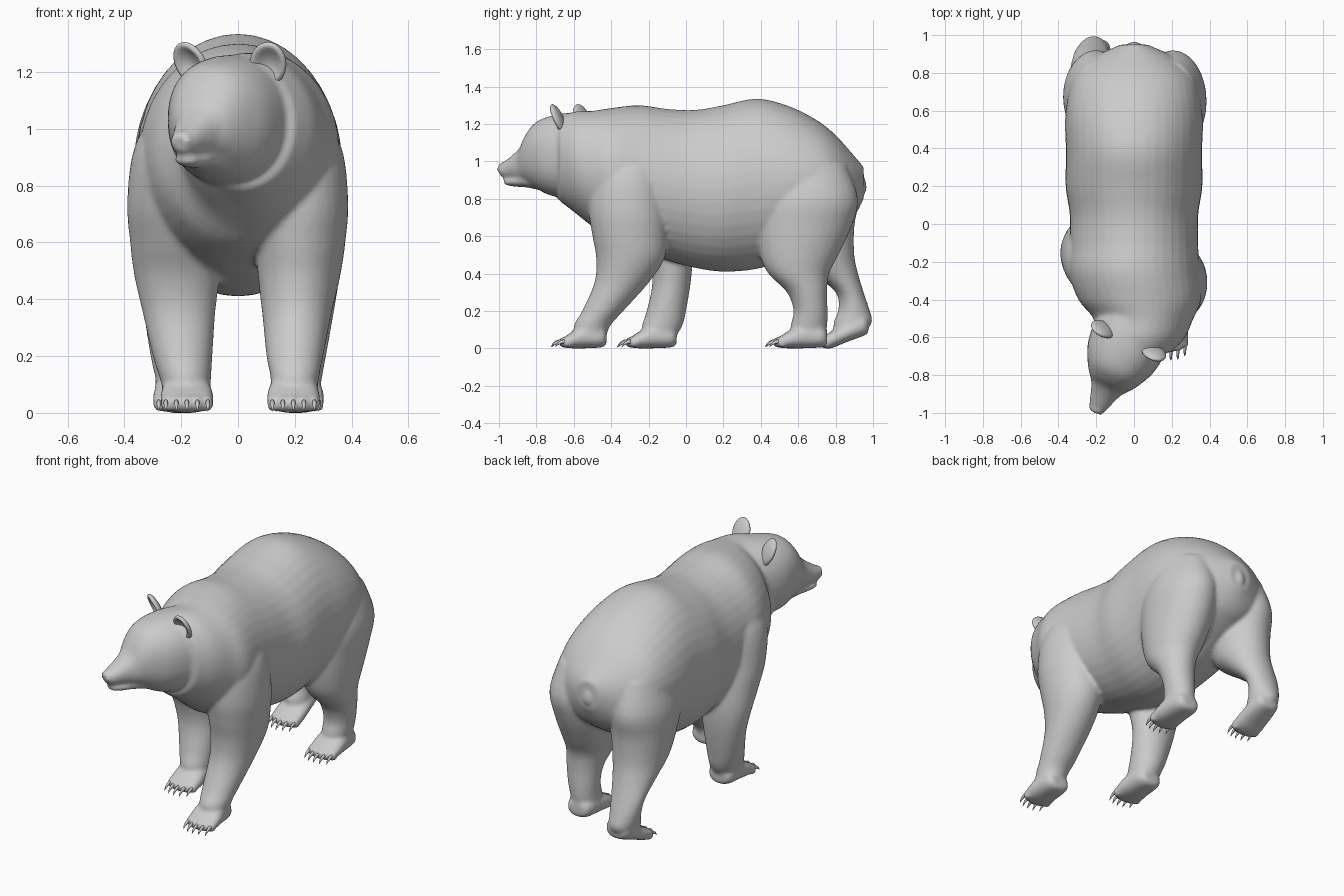
import bpy, bmesh, math
from mathutils import Vector, Matrix

cube = bpy.data.objects.get("Cube")
if cube:
    bpy.data.objects.remove(cube)

fur = bpy.data.materials.new("plain grey")
fur.use_nodes = True
GREY = (0.6, 0.6, 0.6, 1)
fur.diffuse_color = GREY
fur.node_tree.nodes["Principled BSDF"].inputs["Base Color"].default_value = GREY


def finish(bm, name):
    """Turn a bmesh into a smooth, grey object."""
    bmesh.ops.recalc_face_normals(bm, faces=bm.faces)
    mesh = bpy.data.meshes.new(name)
    bm.to_mesh(mesh)
    bm.free()
    mesh.materials.append(fur)
    for poly in mesh.polygons:
        poly.use_smooth = True
    obj = bpy.data.objects.new(name, mesh)
    bpy.context.scene.collection.objects.link(obj)
    return obj


def spline(rows, steps):
    """Smoothly interpolate rows of numbers."""
    ext = [rows[0]] + list(rows) + [rows[-1]]
    out = []
    for a, b, c, d in zip(ext, ext[1:], ext[2:], ext[3:]):
        for k in range(steps):
            t = k / steps
            out.append([q + t * (r - p) / 2 + t * t * (p - 2.5 * q + 2 * r - s / 2)
                        + t ** 3 * (1.5 * (q - r) + (s - p) / 2)
                        for p, q, r, s in zip(a, b, c, d)])
    return out + [list(rows[-1])]


def loft(bm, rows, frame, sides=28, power=1.0, steps=4):
    """Skin closed rings; frame gives centre and two half axes per row."""
    rings = []
    for row in spline(rows, steps):
        c, u, v = frame(*row)
        ring = []
        for k in range(sides):
            a = math.tau * k / sides
            x, y = math.cos(a), math.sin(a)
            x = math.copysign(abs(x) ** power, x)
            y = math.copysign(abs(y) ** power, y)
            ring.append(bm.verts.new(c + u * x + v * y))
        rings.append(ring)
    for r, s in zip(rings, rings[1:]):
        for k in range(sides):
            j = (k + 1) % sides
            bm.faces.new((r[k], r[j], s[j], s[k]))
    bm.faces.new(rings[0])
    bm.faces.new(rings[-1])


def along_y(y, x, top, bottom, half):
    return (Vector((x, y, (top + bottom) / 2)), Vector((half, 0, 0)),
            Vector((0, 0, (top - bottom) / 2)))


def upright(side):
    def frame(z, outer, inner, front, back):
        return (Vector((side * (outer + inner) / 2, (front + back) / 2, z)),
                Vector(((outer - inner) / 2, 0, 0)), Vector((0, (back - front) / 2, 0)))
    return frame


# Head frame: local x is sideways, -y is forward, turned to the model's right
HEAD = Matrix.Translation((-0.03, -0.62, 0)) @ Matrix.Rotation(math.radians(-25), 4, "Z")


def head_frame(f, top, bottom, half):
    turn = HEAD.to_3x3()
    return (HEAD @ Vector((0, -f, (top + bottom) / 2)), turn @ Vector((half, 0, 0)),
            Vector((0, 0, (top - bottom) / 2)))


def ball(bm, matrix, centre, size):
    m = matrix @ Matrix.Translation(centre) @ Matrix.Diagonal((*size, 1))
    return bmesh.ops.create_uvsphere(bm, u_segments=24, v_segments=16, radius=1, matrix=m)["verts"]


body = bmesh.new()

# Torso, rump to neck: y, x, top, bottom, half width
loft(body, [
    (.95, 0, .97, .80, .07), (.89, 0, 1.04, .69, .20), (.80, 0, 1.14, .62, .30),
    (.70, 0, 1.22, .56, .345), (.55, 0, 1.295, .48, .365), (.38, 0, 1.335, .425, .36),
    (.20, 0, 1.30, .41, .362), (.05, 0, 1.275, .43, .34), (-.10, 0, 1.28, .47, .34),
    (-.25, 0, 1.30, .52, .345), (-.40, .03, 1.285, .58, .325), (-.50, .05, 1.27, .65, .265),
    (-.60, .03, 1.265, .73, .24), (-.68, .01, 1.24, .79, .19)], along_y, 40)

# Skull and upper muzzle: forward, top, bottom, half width
loft(body, [
    (-.10, 1.26, .80, .205), (0, 1.26, .80, .205), (.10, 1.245, .815, .19),
    (.18, 1.215, .85, .155), (.235, 1.155, .88, .12), (.275, 1.085, .89, .088),
    (.33, 1.035, .905, .066), (.38, 1.002, .91, .05), (.41, .98, .925, .034)],
    head_frame, 32, .9)
# Lower jaw
loft(body, [(.15, .95, .84, .10), (.25, .925, .86, .072), (.32, .915, .864, .056),
            (.37, .908, .872, .04), (.385, .90, .88, .025)], head_frame)
# Nose pad and nostril wings
ball(body, HEAD, (0, -.402, .972), (.034, .02, .02))
for s in (-1, 1):
    ball(body, HEAD, (s * .024, -.402, .958), (.018, .018, .02))

# Tail
loft(body, [(.99, .03, -.03, .84, .89), (.92, .035, -.035, .87, .95),
            (.86, .036, -.036, .90, .968), (.825, .02, -.02, .92, .955)], upright(1))

# Legs, bottom to top: z, outer, inner, front, back
front_left = [
    (.04, .275, .115, -.58, -.435), (.12, .285, .115, -.60, -.405), (.20, .30, .10, -.555, -.335),
    (.35, .33, .085, -.49, -.20), (.48, .36, .07, -.48, -.115), (.60, .378, .06, -.50, -.10),
    (.75, .388, .05, -.52, -.10), (.95, .36, .05, -.50, -.12), (1.12, .25, .08, -.40, -.20)]
front_right = [
    (.04, .255, .10, -.22, -.07), (.12, .275, .095, -.235, -.02), (.20, .30, .09, -.21, 0),
    (.35, .335, .08, -.18, .025), (.48, .365, .065, -.20, .035), (.60, .38, .06, -.26, .03),
    (.75, .39, .05, -.33, .01), (.95, .36, .05, -.38, -.01), (1.12, .25, .08, -.30, -.10)]
hind_left = [
    (.04, .28, .13, .57, .74), (.12, .295, .13, .56, .755), (.20, .31, .13, .575, .757),
    (.30, .328, .12, .54, .755), (.40, .345, .09, .44, .765), (.50, .36, .055, .395, .815),
    (.65, .375, .03, .375, .885), (.80, .382, .03, .39, .92), (.98, .33, .05, .45, .86)]
hind_right = [
    (.08, .28, .13, .79, .95), (.14, .295, .13, .79, .995), (.21, .31, .13, .815, .98),
    (.30, .325, .12, .80, .95), (.40, .34, .09, .68, .92), (.50, .355, .055, .55, .90),
    (.65, .37, .03, .47, .90), (.80, .372, .03, .42, .92), (.98, .32, .05, .45, .86)]
for side, rows in ((1, front_left), (-1, front_right), (1, hind_left), (-1, hind_right)):
    loft(body, rows, upright(side), 32)

# Paws with toes in the body, claws as their own part
claws = bmesh.new()
for x, toe, heel, lift in ((.195, -.655, -.425, 0), (-.18, -.30, -.05, 0),
                           (.21, .49, .755, 0), (-.205, .725, .975, .06)):
    span = heel - toe
    loft(body, [(heel, x, .09 + lift, .02 + lift, .05),
                (heel - .12 * span, x, .12 + lift, .005 + lift, .078),
                (heel - .5 * span, x, .13, lift / 2, .09),
                (toe + .2 * span, x, .09, 0, .094),
                (toe, x, .055, .004, .082)], along_y, 24, .85)
    for k in range(-2, 3):
        tx, ty = x + k * .037, toe + .006 * k * k
        ball(body, Matrix(), (tx, ty, .033), (.02, .028, .03))
        loft(claws, [(ty, tx, .05, .026, .008), (ty - .035, tx, .045, .024, .008),
                     (ty - .058, tx, .027, .014, .005), (ty - .068, tx, .008, .005, .001)],
             along_y, 8, 1, 2)
finish(claws, "claws")

# Fuse all the flesh into one smooth skin
bear = finish(body, "body")
remesh = bear.modifiers.new("fuse", "REMESH")
remesh.mode = "VOXEL"
remesh.voxel_size = 0.011
remesh.use_smooth_shade = True
smooth = bear.modifiers.new("soften", "SMOOTH")
smooth.factor = 0.5
smooth.iterations = 7

# Cupped ears and small eyes
for s, word in ((1, "left"), (-1, "right")):
    ear = bmesh.new()
    ball(ear, Matrix(), (0, 0, 0), (.066, .028, .078))
    for v in ear.verts:
        r = (v.co.x / .066) ** 2 + (v.co.z / .078) ** 2
        if v.co.y < 0:
            v.co.y += .045 * max(0, 1 - r / .65)
        v.co.y -= .4 * v.co.z
    spin = Matrix.Rotation(math.radians(s * 15), 4, "Z") @ Matrix.Rotation(math.radians(s * 12), 4, "Y")
    ear.transform(HEAD @ Matrix.Translation((s * .15, 0, 1.228)) @ spin)
    finish(ear, word + "_ear")

    eye = bmesh.new()
    ball(eye, HEAD, (s * .066, -.245, 1.072), (.016, .014, .011))
    finish(eye, word + "_eye")
